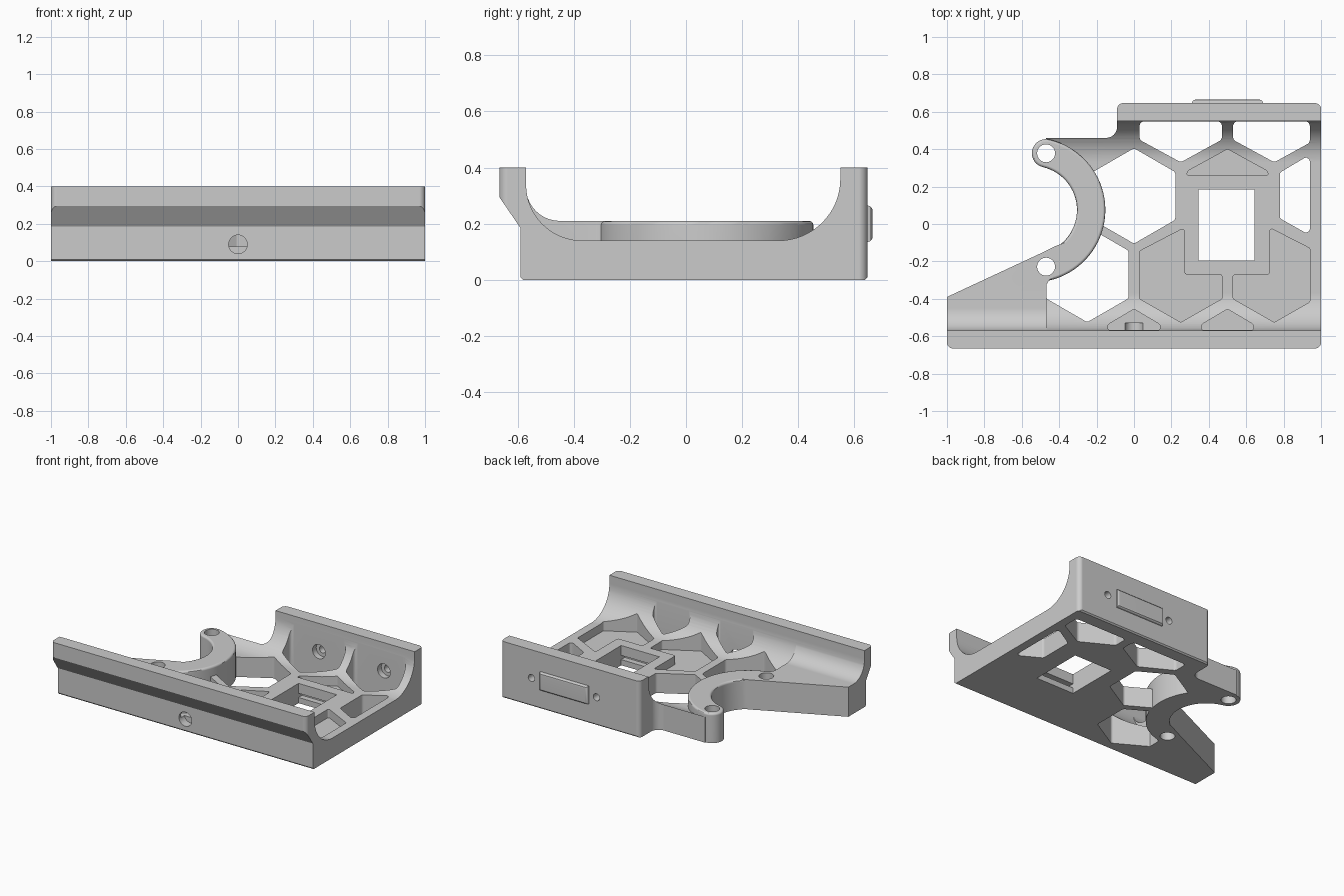
import bpy, bmesh, math
from mathutils import Vector

if "Cube" in bpy.data.objects:
    bpy.data.objects.remove(bpy.data.objects["Cube"])

grey = bpy.data.materials.new("plain_grey")
grey.diffuse_color = (0.6, 0.6, 0.6, 1)
grey.use_nodes = True
grey.node_tree.nodes["Principled BSDF"].inputs["Base Color"].default_value = grey.diffuse_color


def arc(cx, cy, r, a0, a1, n=16):
    return [(cx + r * math.cos(math.radians(a0 + (a1 - a0) * i / n)),
             cy + r * math.sin(math.radians(a0 + (a1 - a0) * i / n))) for i in range(n + 1)]


def rounded(pts, r, n=5):
    """Fillet every corner of a polygon (n + 1 points per corner)."""
    out = []
    for i, p in enumerate(pts):
        p = Vector(p)
        a, b = Vector(pts[i - 1]) - p, Vector(pts[(i + 1) % len(pts)]) - p
        half = a.angle(b) / 2
        t = min(r / math.tan(half), 0.45 * a.length, 0.45 * b.length)
        a, b = a.normalized(), b.normalized()
        c = p + (a + b).normalized() * (t / math.cos(half))
        u, v = p + a * t - c, p + b * t - c
        for k in range(n + 1):
            d = u.lerp(v, k / n).normalized() * u.length
            out.append(tuple(c + d))
    return out


def prism(name, pts, lo, hi, axis="z", bevel=0):
    """Extrude a 2D profile along an axis (x: profile is y,z; y: x,z; z: x,y)."""
    put = {"x": lambda p, h: (h, p[0], p[1]), "y": lambda p, h: (p[0], h, p[1]),
           "z": lambda p, h: (p[0], p[1], h)}[axis]
    bm = bmesh.new()
    low = [bm.verts.new(put(p, lo)) for p in pts]
    high = [bm.verts.new(put(p, hi)) for p in pts]
    n = len(pts)
    bm.faces.new(low)
    top = bm.faces.new(high)
    for i in range(n):
        bm.faces.new((low[i], low[(i + 1) % n], high[(i + 1) % n], high[i]))
    bmesh.ops.recalc_face_normals(bm, faces=bm.faces)
    if bevel:
        bmesh.ops.bevel(bm, geom=list(top.edges), offset=bevel, segments=3,
                        profile=0.5, affect="EDGES")
    me = bpy.data.meshes.new(name)
    bm.to_mesh(me)
    bm.free()
    me.materials.append(grey)
    ob = bpy.data.objects.new(name, me)
    bpy.context.collection.objects.link(ob)
    return ob


def combine(ob, tool, op):
    mod = ob.modifiers.new(op, "BOOLEAN")
    mod.operation, mod.object, mod.solver = op, tool, "EXACT"
    bpy.context.view_layer.objects.active = ob
    bpy.ops.object.modifier_apply(modifier=mod.name)
    bpy.data.objects.remove(tool)


def cut(pts, lo, hi, axis="z"):
    combine(tray, prism("cutter", pts, lo, hi, axis), "DIFFERENCE")


def hexagon(cx, cy, r=0.255):
    return [(cx + r * math.sin(math.radians(60 * i)), cy + r * math.cos(math.radians(60 * i)))
            for i in range(6)]


# Channel section: floor, two coved walls, overhanging front lip
section = [(-0.58, 0), (0.637, 0), (0.647, 0.01), (0.647, 0.4), (0.55, 0.4)]
section += arc(0.33, 0.36, 0.22, 0, -90) + arc(-0.37, 0.34, 0.2, -90, -180)
section += [(-0.57, 0.4), (-0.67, 0.4), (-0.67, 0.302), (-0.59, 0.185), (-0.59, 0.01)]
tray = prism("tray", section, -1.1, 1.1, "x")

# Trim to the plan outline
CX, CY = -0.54, 0.075
plan = rounded([(-1, -0.5), (-1, -0.665), (1, -0.665), (1, 0.646), (-0.09, 0.646), (-0.09, 0.3)], 0.03)[6:-6]
plan += arc(-0.15, 0.52, 0.06, 0, -90, 6) + [(-0.47, 0.46)]
plan += arc(CX, CY, 0.311, 77, -77) + [(-1, -0.5)]
combine(tray, prism("plan", plan, -0.1, 0.5), "INTERSECT")

# Through openings of the honeycomb floor
cut(rounded(hexagon(0, 0.15), 0.02), -0.1, 0.6)
cut(rounded(hexagon(-0.25, -0.27), 0.02), -0.1, 0.6)
cut(rounded([(0.78, 0.275), (0.94, 0.37), (0.94, -0.06), (0.78, 0.03)], 0.02), -0.1, 0.6)
for x0, x1 in ((0.03, 0.47), (0.53, 0.94)):
    xm = x0 + 0.22
    right = 0.33 + (x1 - xm) * 0.55
    cut(rounded([(x0, 0.549), (x0, 0.45), (xm, 0.33), (x1, right), (x1, 0.549)], 0.025), -0.1, 0.39)

# Shallow pockets around the square opening and along the front wall
POCKET = 0.08
cut(rounded([(0.28, 0.26), (0.72, 0.26), (0.71, 0.285), (0.5, 0.4), (0.29, 0.285)], 0.01), POCKET, 0.6)
cut(rounded([(0.03, -0.145), (0.03, -0.4), (0.25, -0.525), (0.47, -0.4), (0.47, -0.27),
             (0.27, -0.27), (0.27, -0.02)], 0.012), POCKET, 0.6)
cut(rounded([(0.53, -0.27), (0.53, -0.4), (0.75, -0.525), (0.94, -0.417), (0.94, -0.13),
             (0.725, -0.02), (0.725, -0.27)], 0.012), POCKET, 0.6)
for x in (0, 0.5):
    cut(rounded([(x - 0.14, -0.568), (x - 0.14, -0.538), (x, -0.455), (x + 0.14, -0.538),
                 (x + 0.14, -0.568)], 0.02), POCKET, 0.38)

# Square socket with snap-in grooves
cut([(0.345, -0.195), (0.645, -0.195), (0.645, 0.185), (0.345, 0.185)], -0.1, 0.6)
cut([(0.345, -0.235), (0.645, -0.235), (0.645, 0.225), (0.345, 0.225)], 0.04, 0.07)

# Raised left arm with its own cove
arm_section = [(-0.58, 0), (0, 0), (0, 0.21)] + arc(-0.45, 0.33, 0.12, -90, -180, 10) + [(-0.58, 0.33)]
arm = prism("arm", arm_section, -1.1, -0.3, "x")
arm_plan = [(-1, -0.575), (-1, -0.39), (-0.51, -0.162), (-0.46, -0.138), (-0.42, -0.118),
            (-0.37, -0.1), (-0.4, -0.26), (-0.455, -0.3), (-0.468, -0.325), (-0.468, -0.575)]
combine(arm, prism("arm_plan", arm_plan, -0.1, 0.5), "INTERSECT")
combine(tray, arm, "UNION")

# Raised crescent with rounded ends
hx = CX + 0.311 * math.cos(math.radians(77))
hy = 0.311 * math.sin(math.radians(77))
crescent = arc(CX, CY, 0.387, 77, -77, 36)[:-1]
crescent += arc(hx, CY - hy, 0.076, -77, -257, 14)[:-1]
crescent += arc(CX, CY, 0.235, -77, 77, 30)[:-1]
crescent += arc(hx, CY + hy, 0.076, 257, 77, 14)[:-1]
combine(tray, prism("crescent", crescent, 0, 0.21, bevel=0.015), "UNION")

# Screw holes in the crescent, front face and back wall
for s in (-1, 1):
    cut(arc(hx, CY + s * hy, 0.048, 0, 360, 28)[:-1], -0.1, 0.6)
cut(arc(0, 0.09, 0.05, 0, 360, 28)[:-1], -0.7, -0.53, "y")
for x in (0.25, 0.76):
    cut(arc(x, 0.2, 0.025, 0, 360, 20)[:-1], 0.5, 0.7, "y")
    cut(arc(x, 0.2, 0.05, 0, 360, 28)[:-1], 0.4, 0.59, "y")

# Raised plate on the back wall
plate = prism("back_plate", [(0.31, 0.135), (0.69, 0.135), (0.69, 0.265), (0.31, 0.265)],
              0.64, 0.665, "y", bevel=0.018)

# Smooth coves and fillets, crisp edges
for ob in (tray, plate):
    bpy.ops.object.select_all(action="DESELECT")
    ob.select_set(True)
    bpy.context.view_layer.objects.active = ob
    bpy.ops.object.shade_smooth_by_angle(angle=math.radians(30))
    mod = ob.modifiers.new("weighted_normals", "WEIGHTED_NORMAL")
    mod.keep_sharp = True
